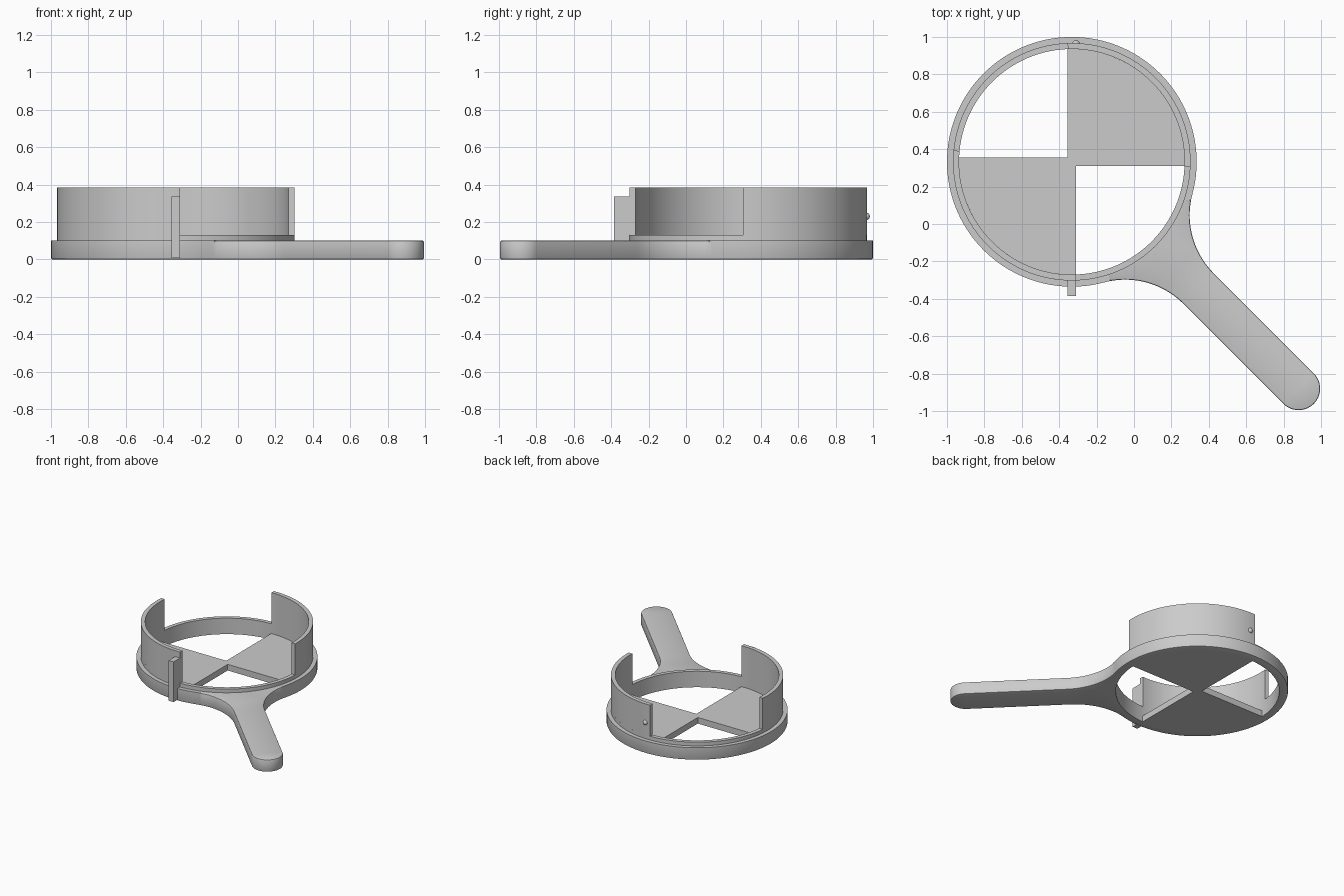
import bpy, bmesh
from math import cos, sin, pi, radians, hypot, atan2, sqrt
from mathutils import Vector

if "Cube" in bpy.data.objects:
    bpy.data.objects.remove(bpy.data.objects["Cube"], do_unlink=True)

CENTER = Vector((-0.3325, 0.3325))
R_OUT, R_WALL, R_IN = 0.6675, 0.635, 0.603
BASE_H, LIP_H, WALL_H, PLATE_H = 0.10, 0.13, 0.383, 0.05
HANDLE_R, FILLET_R, HANDLE_LEN = 0.115, 0.44, 1.7147

grey = bpy.data.materials.new("plain grey")
grey.use_nodes = True
colour = (0.6, 0.6, 0.6, 1)
grey.diffuse_color = colour
grey.node_tree.nodes["Principled BSDF"].inputs["Base Color"].default_value = colour


def finish(bm, name):
    bmesh.ops.recalc_face_normals(bm, faces=bm.faces)
    mesh = bpy.data.meshes.new(name)
    bm.to_mesh(mesh)
    bm.free()
    mesh.materials.append(grey)
    obj = bpy.data.objects.new(name, mesh)
    bpy.context.collection.objects.link(obj)
    bpy.ops.object.select_all(action='DESELECT')
    obj.select_set(True)
    bpy.context.view_layer.objects.active = obj
    bpy.ops.object.shade_smooth_by_angle(angle=radians(30))
    return obj


def arc(center, r, a0, a1, n):
    """Points along an arc, both ends included."""
    return [Vector((center[0] + r * cos(a0 + (a1 - a0) * i / n),
                    center[1] + r * sin(a0 + (a1 - a0) * i / n))) for i in range(n + 1)]


def slab(loops, z0, z1):
    """Extrude a flat outline, with optional holes, from z0 to z1."""
    bm = bmesh.new()
    edges = []
    for pts in loops:
        vs = [bm.verts.new((p.x, p.y, z0)) for p in pts]
        edges += [bm.edges.new((vs[i - 1], vs[i])) for i in range(len(vs))]
    bmesh.ops.triangle_fill(bm, edges=edges, use_beauty=True)
    ext = bmesh.ops.extrude_face_region(bm, geom=bm.faces[:])
    top = [g for g in ext["geom"] if isinstance(g, bmesh.types.BMVert)]
    bmesh.ops.translate(bm, verts=top, vec=(0, 0, z1 - z0))
    bmesh.ops.recalc_face_normals(bm, faces=bm.faces)
    return bm


def band(name, a0, a1, z0, z1):
    """Part of the thin cylindrical wall."""
    n = max(8, round((a1 - a0) / (2 * pi) * 128))
    outer = arc(CENTER, R_WALL, a0, a1, n)
    inner = arc(CENTER, R_IN, a0, a1, n)
    finish(slab([outer + inner[::-1]], z0, z1), name)


# Base ring and handle in one outline, laid out along +x and turned to the diagonal
t = sqrt((R_OUT + FILLET_R) ** 2 - (HANDLE_R + FILLET_R) ** 2)
off = HANDLE_R + FILLET_R
phi = atan2(off, t)
origin = (0, 0)
outline = arc(origin, R_OUT, phi, 2 * pi - phi, 112)
outline += arc((t, -off), FILLET_R, pi - phi, pi / 2, 24)[1:]
outline += arc((HANDLE_LEN, 0), HANDLE_R, -pi / 2, pi / 2, 32)
outline += arc((t, off), FILLET_R, -pi / 2, phi - pi, 24)[:-1]


def place(p):
    c = cos(-pi / 4)
    return CENTER + Vector((c * (p.x + p.y), c * (p.y - p.x)))


hole = arc(CENTER, R_IN, 0, 2 * pi, 128)[:-1]
bm = slab([[place(p) for p in outline], hole], 0, BASE_H)


def soft_edge(e):
    if len(e.link_faces) != 2 or e.calc_face_angle(0) < 1:
        return False
    m = (e.verts[0].co + e.verts[1].co) / 2
    r = hypot(m.x - CENTER.x, m.y - CENTER.y)
    return r > R_WALL and (m.z < 0.01 or (m.z > 0.09 and r > R_OUT + 0.002))


bmesh.ops.bevel(bm, geom=[e for e in bm.edges if soft_edge(e)], offset=0.008,
                segments=2, profile=0.5, affect='EDGES')
finish(bm, "base_ring_and_handle")

# Low lip all the way round
lip = [arc(CENTER, r, 0, 2 * pi, 128)[:-1] for r in (R_WALL, R_IN)]
finish(slab(lip, BASE_H, LIP_H), "lip")

# Two opposite quarter walls
band("back_wall", radians(-2.6), radians(92), LIP_H, WALL_H)
band("front_wall", radians(174.5), radians(272), LIP_H, WALL_H)

# Two opposite quarter plates, slightly overlapping at the hub
h = 0.0225
a = atan2(h, sqrt(R_IN ** 2 - h ** 2))
for name, turn, sign in (("back_plate", 0, 1), ("front_plate", pi, -1)):
    corner = CENTER - sign * Vector((h, h))
    pts = arc(CENTER, R_IN, turn - a, turn + pi / 2 + a, 36)
    finish(slab([[corner] + pts], 0, PLATE_H), name)

# Upright tab on the front and small bump on the back wall
tab = [Vector(p) for p in ((-0.355, -0.385), (-0.31, -0.385), (-0.31, -0.29), (-0.355, -0.29))]
finish(slab([tab], 0.008, 0.335), "front_tab")

bm = bmesh.new()
bmesh.ops.create_uvsphere(bm, u_segments=24, v_segments=12, radius=0.02)
bmesh.ops.translate(bm, verts=bm.verts, vec=(-0.31, 0.963, 0.23))
finish(bm, "back_bump")
